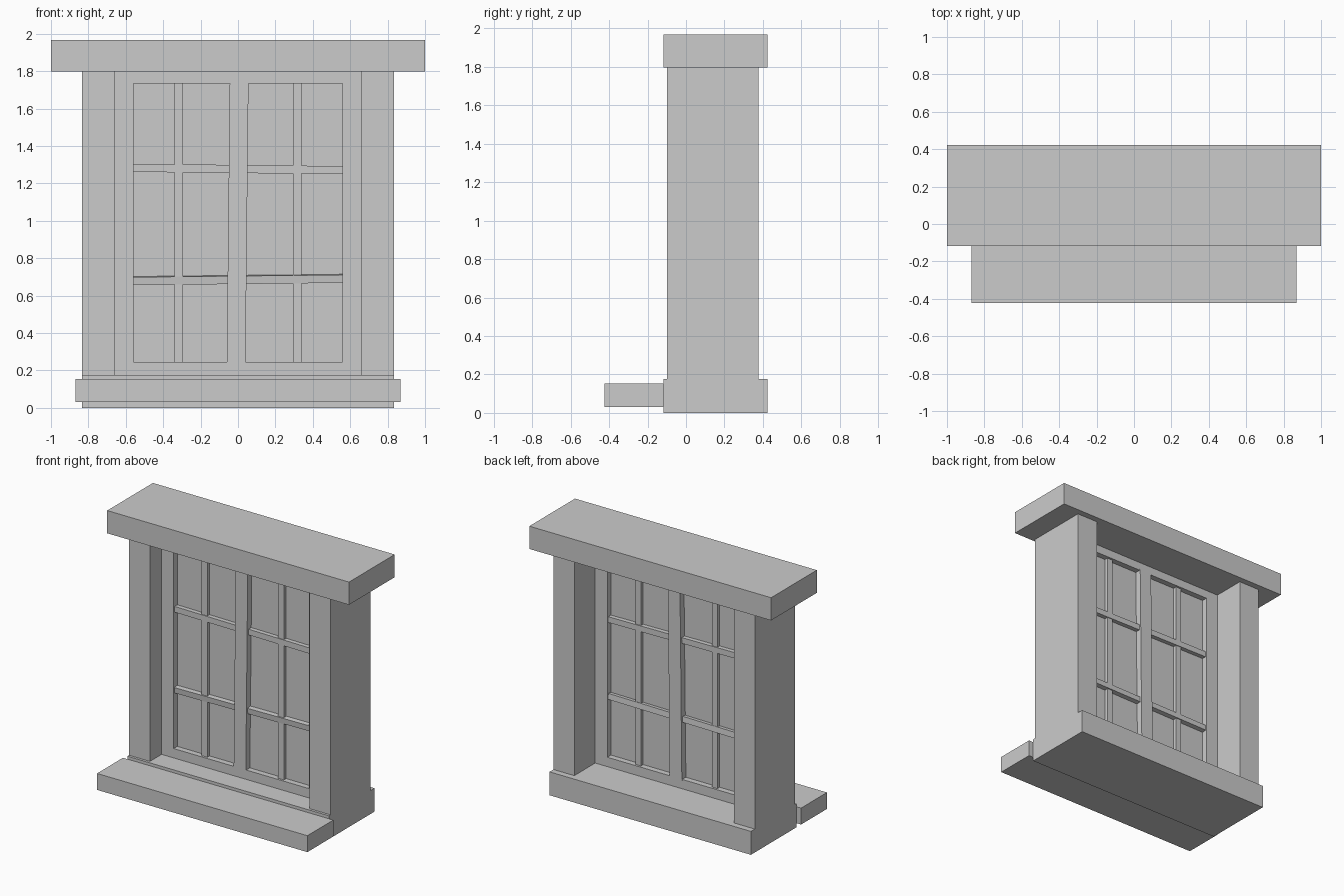
import bpy
from mathutils import Euler


def box(name, lo, hi, rot=(0, 0, 0)):
    """Box between two corners, optionally rotated about its centre."""
    size = [h - l for l, h in zip(lo, hi)]
    mid = [(h + l) / 2 for l, h in zip(lo, hi)]
    bpy.ops.mesh.primitive_cube_add(size=1, location=mid)
    ob = bpy.context.object
    ob.name = name
    ob.scale = size
    ob.rotation_euler = Euler(rot)
    return ob


# Stone surround: lintel, base and projecting sill
box("lintel", (-1, -0.117, 1.797), (1, 0.423, 1.967))
box("base", (-0.833, -0.117, 0), (0.833, 0.423, 0.175))
box("sill", (-0.87, -0.423, 0.03), (0.87, -0.117, 0.153))

# Parts repeated on both sides
for label, s in (("left", -1), ("right", 1)):
    def side_box(name, x0, x1, y0, y1, z0, z1):
        xs = sorted((s * x0, s * x1))
        box(f"{label}_{name}", (xs[0], y0, z0), (xs[1], y1, z1))

    side_box("post", 0.66, 0.833, -0.098, 0.377, 0.175, 1.797)
    side_box("frame_stile", 0.56, 0.66, 0.04, 0.13, 0.175, 1.797)
    side_box("vertical_bar", 0.293, 0.34, 0.056, 0.114, 0.245, 1.735)

# Top and bottom frame rails
box("frame_bottom_rail", (-0.56, 0.04, 0.175), (0.56, 0.13, 0.245))
box("frame_top_rail", (-0.56, 0.04, 1.735), (0.56, 0.13, 1.797))

# Slightly crooked centre mullion and horizontal bars
box("centre_mullion", (-0.052, 0.035, 0.235), (0.048, 0.135, 1.745), (0, 0.0107, 0))
box("upper_bar", (-0.565, 0.05, 1.255), (0.565, 0.12, 1.298), (0, 0.011, 0))
box("lower_bar", (-0.565, 0.05, 0.665), (0.565, 0.12, 0.708), (0.1, -0.011, 0))

# Glass pane filling the frame
box("glass_pane", (-0.56, 0.083, 0.245), (0.56, 0.087, 1.735))
